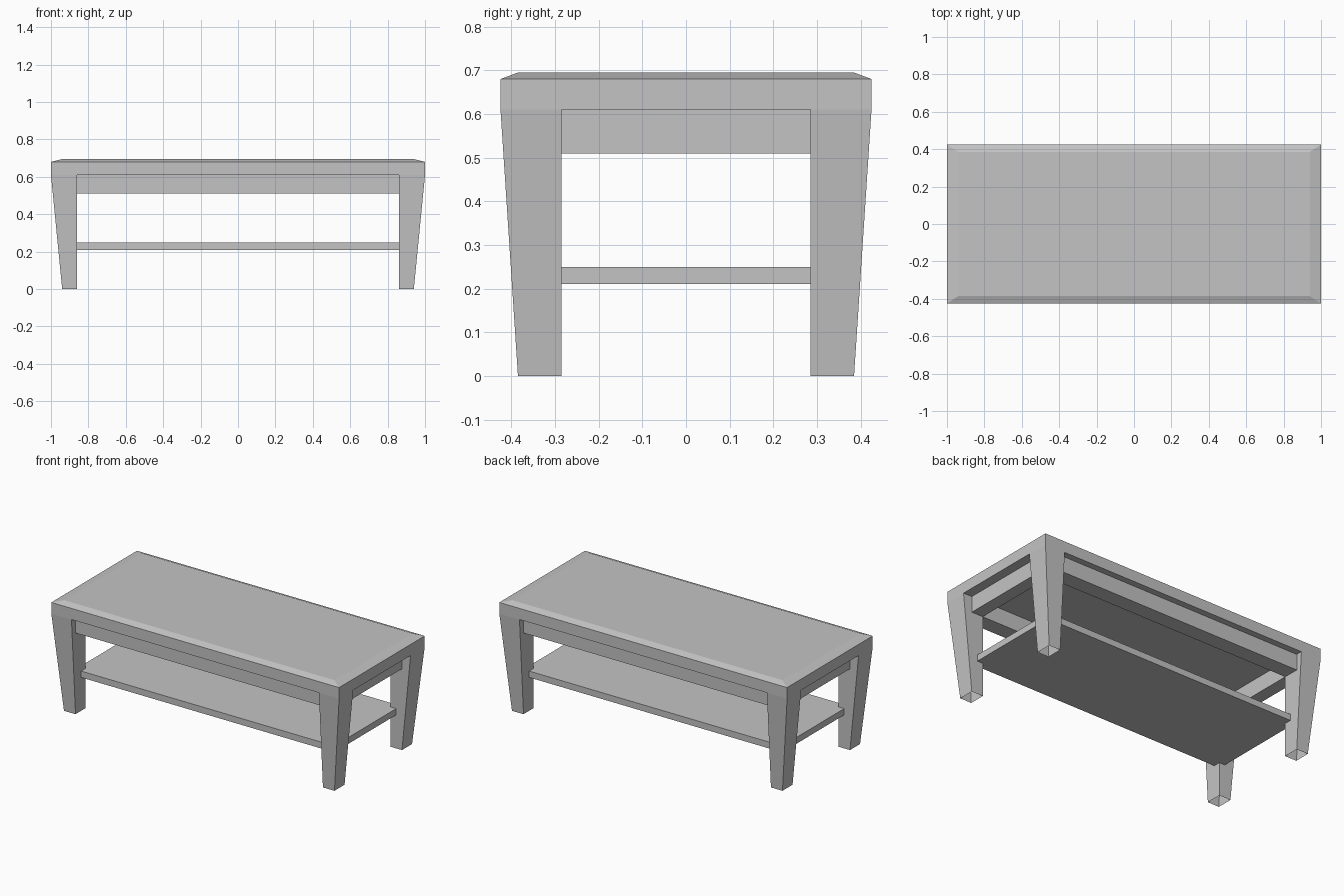
import bpy
import bmesh

cube = bpy.data.objects.get("Cube")
if cube:
    bpy.data.objects.remove(cube, do_unlink=True)

# Single flat colour
grey = bpy.data.materials.new("plain_grey")
grey.use_nodes = True
COLOUR = (0.55, 0.55, 0.55, 1)
grey.diffuse_color = COLOUR
grey.node_tree.nodes["Principled BSDF"].inputs["Base Color"].default_value = COLOUR

# Shared dimensions
TOP_X, TOP_Y = 1.0, 0.425        # table edge
FOOT_X, FOOT_Y = 0.94, 0.385     # outer edge of feet, rails and top face
IN_X, IN_Y = 0.86, 0.285         # inner edge of legs and rails
UNDER, EDGE, TOP = 0.61, 0.68, 0.695
RAIL = 0.51


def loft(name, rings, open_bottom=False):
    """Join rectangles (x0, x1, y0, y1, z), listed from bottom to top."""
    bm = bmesh.new()
    loops = [[bm.verts.new(p) for p in
              ((x0, y0, z), (x1, y0, z), (x1, y1, z), (x0, y1, z))]
             for x0, x1, y0, y1, z in rings]
    for low, high in zip(loops, loops[1:]):
        for i in range(4):
            j = (i + 1) % 4
            bm.faces.new((low[i], low[j], high[j], high[i]))
    bm.faces.new(loops[-1])
    if not open_bottom:
        bm.faces.new(loops[0][::-1])
    mesh = bpy.data.meshes.new(name)
    bm.to_mesh(mesh)
    bm.free()
    mesh.materials.append(grey)
    obj = bpy.data.objects.new(name, mesh)
    bpy.context.collection.objects.link(obj)
    return obj


def span(sign, a, b):
    """Ordered range between a and b on one side of the centre."""
    return sorted((sign * a, sign * b))


# Table top with a shallow bevel around its upper face
loft("table_top", [(-TOP_X, TOP_X, -TOP_Y, TOP_Y, UNDER),
                   (-TOP_X, TOP_X, -TOP_Y, TOP_Y, EDGE),
                   (-FOOT_X, FOOT_X, -FOOT_Y, FOOT_Y, TOP)])

# Tapered hollow legs, open at the foot
for sx, side in ((-1, "right"), (1, "left")):
    for sy, end in ((-1, "front"), (1, "back")):
        loft(f"{end}_{side}_leg",
             [(*span(sx, IN_X, FOOT_X), *span(sy, IN_Y, FOOT_Y), 0),
              (*span(sx, IN_X, TOP_X), *span(sy, IN_Y, TOP_Y), UNDER)],
             open_bottom=True)

# Rails under the top, set back from its edge
for sign, long_name, short_name in ((-1, "front_rail", "right_rail"),
                                    (1, "back_rail", "left_rail")):
    ys, xs = span(sign, IN_Y, FOOT_Y), span(sign, IN_X, FOOT_X)
    loft(long_name, [(-IN_X, IN_X, *ys, z) for z in (RAIL, UNDER)])
    loft(short_name, [(*xs, -IN_Y, IN_Y, z) for z in (RAIL, UNDER)])

# Lower shelf, its corners held in the legs
loft("shelf", [(-0.9, 0.9, -0.33, 0.33, z) for z in (0.21, 0.25)])
